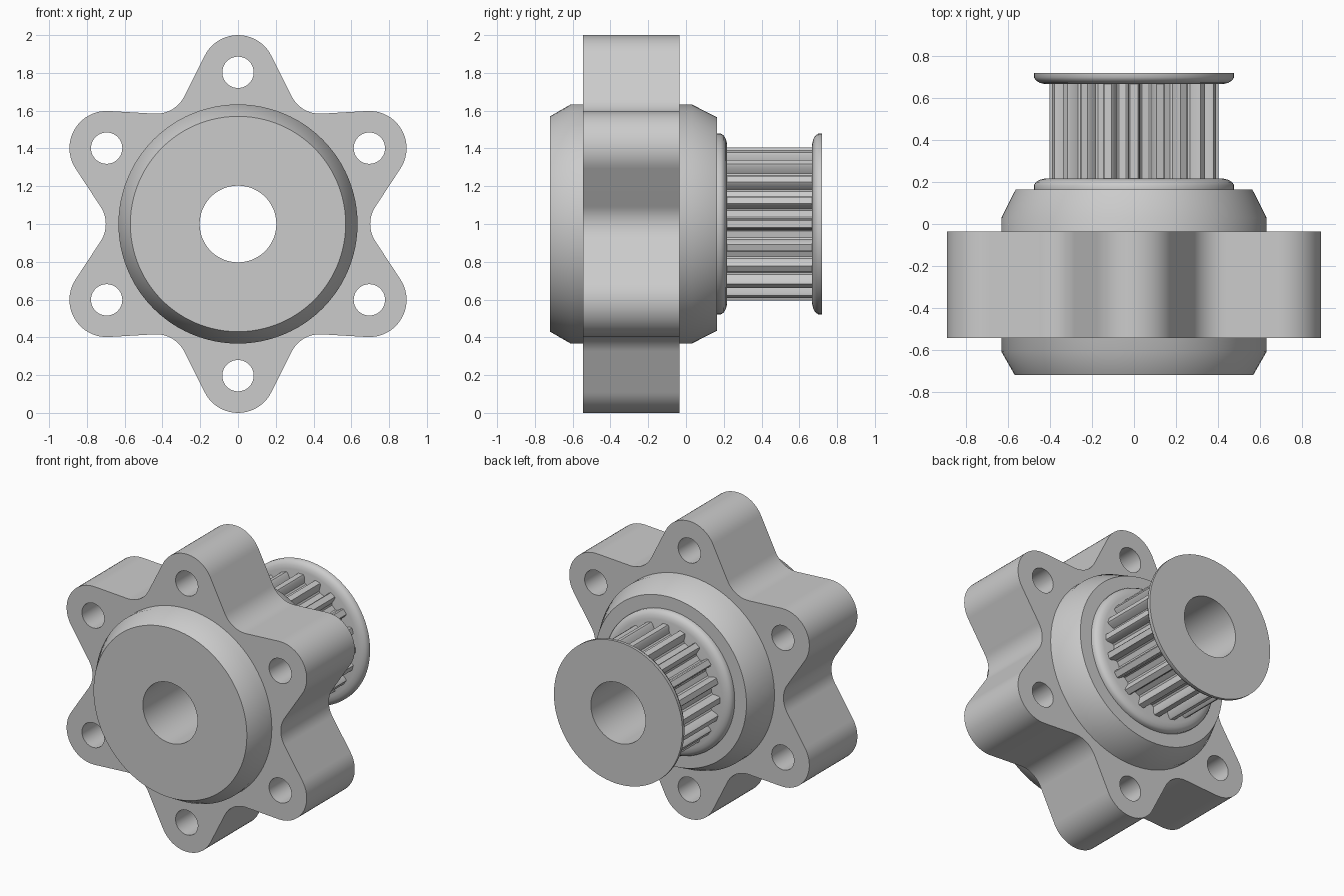
import bpy, bmesh
from math import sin, cos, pi, radians

cube = bpy.data.objects.get("Cube")
if cube:
    bpy.data.objects.remove(cube)

GREY = (0.6, 0.6, 0.6, 1)
metal = bpy.data.materials.new("grey metal")
metal.use_nodes = True
metal.diffuse_color = GREY
metal.node_tree.nodes["Principled BSDF"].inputs["Base Color"].default_value = GREY

BORE = 0.203


def finish(obj):
    """Place on the shared axis, weld, shade and colour."""
    bm = bmesh.new()
    bm.from_mesh(obj.data)
    bmesh.ops.remove_doubles(bm, verts=bm.verts, dist=1e-5)
    bmesh.ops.recalc_face_normals(bm, faces=bm.faces)
    bm.to_mesh(obj.data)
    bm.free()
    obj.location.z = 1
    obj.data.materials.clear()
    obj.data.materials.append(metal)
    bpy.ops.object.select_all(action='DESELECT')
    obj.select_set(True)
    bpy.context.view_layer.objects.active = obj
    bpy.ops.object.shade_smooth_by_angle(angle=radians(34))


def lathe(name, profile, steps=96):
    """Revolve a closed (radius, y) profile about the y axis."""
    bm = bmesh.new()
    rings = [[bm.verts.new((r * cos(2 * pi * i / steps), y, r * sin(2 * pi * i / steps)))
              for r, y in profile] for i in range(steps)]
    n = len(profile)
    for i in range(steps):
        a, b = rings[i], rings[(i + 1) % steps]
        for j in range(n):
            k = (j + 1) % n
            bm.faces.new((a[j], a[k], b[k], b[j]))
    mesh = bpy.data.meshes.new(name)
    bm.to_mesh(mesh)
    bm.free()
    obj = bpy.data.objects.new(name, mesh)
    bpy.context.collection.objects.link(obj)
    finish(obj)


def arc(cx, cy, r, start, end, steps):
    """Points along an arc, angles in degrees."""
    angles = [radians(start + (end - start) * i / steps) for i in range(steps + 1)]
    return [(cx + r * cos(a), cy + r * sin(a)) for a in angles]


def circle(cx, cy, r, steps=48):
    return arc(cx, cy, r, 0, 360, steps)[:-1]


def spin(points, count, offset=0):
    """Repeat an outline section around the axis."""
    out = []
    for k in range(count):
        a = 2 * pi * k / count + offset
        out += [(x * cos(a) - y * sin(a), x * sin(a) + y * cos(a)) for x, y in points]
    return out


def plate(name, loops, y0, y1):
    """Extrude an outline with holes from y0 to y1."""
    curve = bpy.data.curves.new(name, 'CURVE')
    curve.dimensions = '2D'
    curve.fill_mode = 'BOTH'
    curve.extrude = (y1 - y0) / 2
    for loop in loops:
        spline = curve.splines.new('POLY')
        spline.points.add(len(loop) - 1)
        for p, (x, y) in zip(spline.points, loop):
            p.co = (x, y, 0, 1)
        spline.use_cyclic_u = True
    obj = bpy.data.objects.new(name, curve)
    bpy.context.collection.objects.link(obj)
    bpy.ops.object.select_all(action='DESELECT')
    obj.select_set(True)
    bpy.context.view_layer.objects.active = obj
    bpy.ops.object.convert(target='MESH')
    obj = bpy.context.view_layer.objects.active
    obj.rotation_euler.x = pi / 2
    obj.location.y = (y0 + y1) / 2
    finish(obj)


# Six-lobed flange: rounded lobe, straight flank, rounded valley
LOBE_R, TIP, VALLEY, FILLET, TURN = 0.803, 0.197, 0.70, 0.167, 63.5
lobe = arc(LOBE_R, 0, TIP, -TURN, TURN, 20)
vx, vy = (VALLEY + FILLET) * cos(pi / 6), (VALLEY + FILLET) * sin(pi / 6)
valley = arc(vx, vy, FILLET, 180 + TURN, 180 + 60 - TURN, 12)
outline = spin(lobe + valley, 6, pi / 6)
holes = [circle(x, y, 0.083, 40) for x, y in spin([(LOBE_R, 0)], 6, pi / 6)]
plate("lobed_flange", [outline, circle(0, 0, 0.6)] + holes, -0.545, -0.035)

# Chamfered hub with the through bore
lathe("hub", [(BORE, -0.72), (0.57, -0.72), (0.633, -0.61), (0.633, 0.03),
              (0.565, 0.165), (BORE, 0.165)])

# Belt pulley: toothed barrel between two rolled rims
TEETH, OUTER, ROOT = 20, 0.405, 0.345
tooth = [(r * cos(radians(a)), r * sin(radians(a))) for a, r in (
    (-6.2, ROOT), (-4.6, ROOT + 0.008), (-3.7, OUTER - 0.012), (-2.6, OUTER),
    (2.6, OUTER), (3.7, OUTER - 0.012), (4.6, ROOT + 0.008), (6.2, ROOT))]
plate("pulley_teeth", [spin(tooth, TEETH), circle(0, 0, BORE, 96)], 0.215, 0.675)

rim = [(0.478, 0.0), (0.478, 0.02), (0.468, 0.035), (0.45, 0.046), (0.425, 0.052)]
lathe("inner_rim", [(BORE, 0.165)] + [(r, 0.165 + y) for r, y in rim] + [(BORE, 0.217)])
lathe("outer_rim", [(BORE, 0.72)] + [(r, 0.72 - y) for r, y in rim] + [(BORE, 0.668)])
